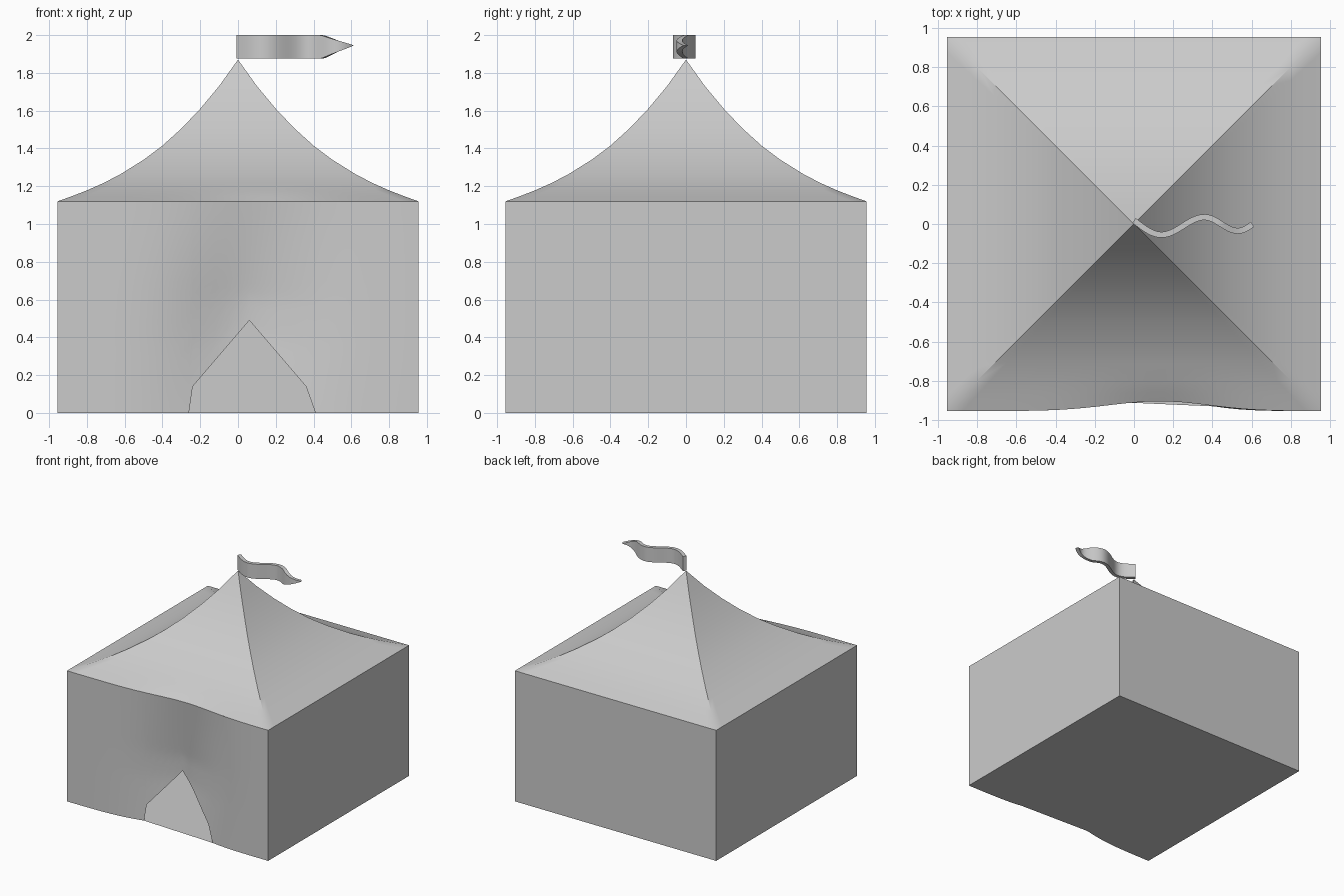
import bpy, bmesh, math

if "Cube" in bpy.data.objects:
    bpy.data.objects.remove(bpy.data.objects["Cube"])

W, EAVE = 0.955, 1.12          # half width, wall height

canvas = bpy.data.materials.new("grey_canvas")
canvas.diffuse_color = (0.6, 0.6, 0.6, 1)
canvas.use_nodes = True
canvas.node_tree.nodes["Principled BSDF"].inputs["Base Color"].default_value = canvas.diffuse_color


def lerp(table, v):
    """Piecewise linear lookup in a list of (key, value)."""
    for (a, p), (b, q) in zip(table, table[1:]):
        if v <= b:
            return p + (q - p) * (v - a) / (b - a)
    return table[-1][1]


def sag(x, z):
    """Depth of the soft dent in the front cloth."""
    depth = lerp([(0, 0.09), (0.4, 0.12), (0.6, 0.115), (EAVE, 0.05)], z)
    centre = 0.13 * z / EAVE
    return depth * math.exp(-((x - centre) / 0.36) ** 2) * (1 - (x / W) ** 4)


def sheet(bm, columns):
    """Quad sheet through equally long columns of points."""
    cols = [[bm.verts.new(p) for p in c] for c in columns]
    for a, b in zip(cols, cols[1:]):
        for i in range(len(a) - 1):
            bm.faces.new((a[i], b[i], b[i + 1], a[i + 1]))


def finish(name, bm, recalc=True, thickness=0):
    bmesh.ops.remove_doubles(bm, verts=bm.verts, dist=1e-4)
    if recalc:
        bmesh.ops.recalc_face_normals(bm, faces=bm.faces)
    me = bpy.data.meshes.new(name)
    bm.to_mesh(me)
    bm.free()
    me.materials.append(canvas)
    ob = bpy.data.objects.new(name, me)
    bpy.context.collection.objects.link(ob)
    bpy.ops.object.select_all(action='DESELECT')
    ob.select_set(True)
    bpy.context.view_layer.objects.active = ob
    if thickness:
        mod = ob.modifiers.new("thickness", 'SOLIDIFY')
        mod.thickness, mod.offset = thickness, 0
        bpy.ops.object.modifier_apply(modifier=mod.name)
    bpy.ops.object.shade_smooth_by_angle(angle=math.radians(30))
    return ob


# Front wall: sagging cloth with an open doorway
door = [(-W, 0), (-0.26, 0), (-0.24, 0.14), (0.06, 0.49),
        (0.36, 0.14), (0.41, 0), (W, 0)]
xs = []
for (a, _), (b, _) in zip(door, door[1:]):
    n = max(1, round((b - a) / 0.06))
    xs += [a + (b - a) * i / n for i in range(n)]
xs.append(W)
ROWS = 16
columns = []
for x in xs:
    h = lerp(door, x)
    zs = [h + (EAVE - h) * j / ROWS for j in range(ROWS + 1)]
    columns.append([(x, -W + sag(x, z), z) for z in zs])
bm = bmesh.new()
sheet(bm, columns)
finish("front_wall", bm, recalc=False)

# Side and back walls
bm = bmesh.new()
sheet(bm, [[(x, y, 0), (x, y, EAVE)]
           for x, y in ((W, -W), (W, W), (-W, W), (-W, -W))])
finish("side_and_back_walls", bm, recalc=False)

# Floor: front edge follows the cloth and crosses the doorway straight
bm = bmesh.new()
edge = [(x, -W + sag(x, 0), 0) for x in xs if lerp(door, x) == 0]
outline = edge + [(W, W, 0), (-W, W, 0)]
face = bm.faces.new([bm.verts.new(p) for p in outline])
face.normal_flip()
bmesh.ops.triangulate(bm, faces=[face])
finish("floor", bm, recalc=False)

# Roof: four concave slopes, the front eave drawn in with the cloth
profile = [(W, EAVE), (0.88, 1.147), (0.8, 1.178), (0.71, 1.218), (0.62, 1.265),
           (0.5, 1.34), (0.4, 1.415), (0.3, 1.505), (0.2, 1.61),
           (0.1, 1.73), (0, 1.87)]
N = 24
bm = bmesh.new()
for side in range(4):
    c, s = round(math.cos(side * math.pi / 2)), round(math.sin(side * math.pi / 2))
    columns = []
    for i in range(N + 1):
        t = 2 * i / N - 1
        col = []
        for k, (w, z) in enumerate(profile):
            x, y = w * t, -w
            if side == 0 and k < 2:
                y += sag(W * t, EAVE) * (1, 0.45)[k]
            col.append((c * x - s * y, s * x + c * y, z))
        columns.append(col)
    sheet(bm, columns)
finish("roof", bm, recalc=False)

# Flag: waving pennant with a pointed end
waves = [(-0.1, 0.06), (0.14, -0.055), (0.36, 0.035), (0.53, -0.035), (0.69, 0.04)]


def wave(x):
    for (a, p), (b, q) in zip(waves, waves[1:]):
        if x <= b:
            return p + (q - p) * (0.5 - 0.5 * math.cos(math.pi * (x - a) / (b - a)))


bm = bmesh.new()
columns = []
for i in range(41):
    x = 0.605 * i / 40
    h = 0.0625 * min(1, (0.605 - x) / 0.16)
    columns.append([(x, wave(x), 1.9375 + d * h + 0.008 * (1 - h / 0.0625)) for d in (-1, 1)])
sheet(bm, columns)
finish("flag", bm, thickness=0.03)
